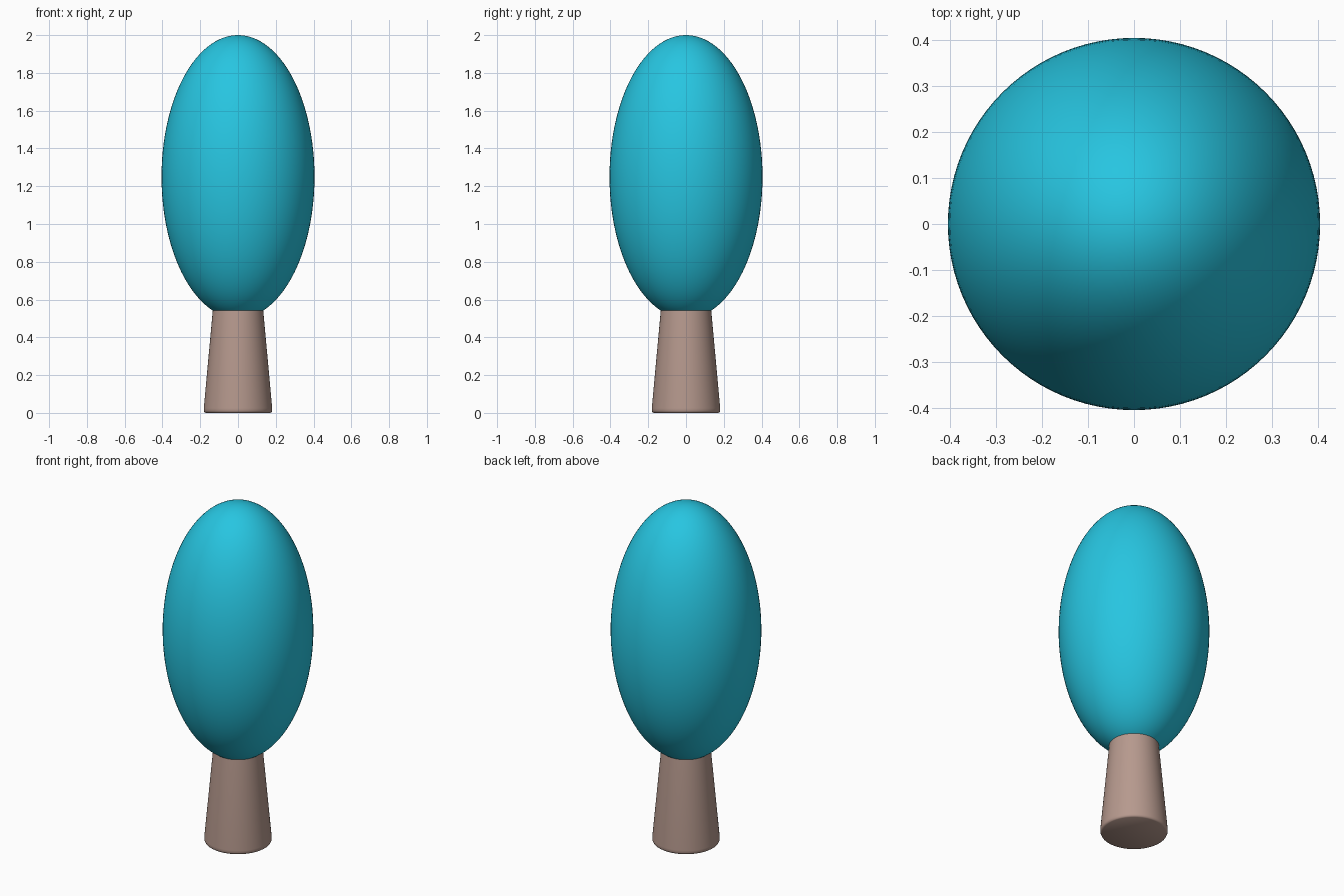
import bpy
import bmesh
from math import radians

cube = bpy.data.objects.get("Cube")
if cube:
    bpy.data.objects.remove(cube, do_unlink=True)


def make_material(name, rgb):
    mat = bpy.data.materials.new(name)
    mat.use_nodes = True
    colour = (*rgb, 1.0)
    mat.diffuse_color = colour
    mat.node_tree.nodes["Principled BSDF"].inputs["Base Color"].default_value = colour
    return mat


def finish(obj, name, mat):
    obj.name = name
    obj.data.materials.append(mat)
    bpy.ops.object.select_all(action="DESELECT")
    obj.select_set(True)
    bpy.context.view_layer.objects.active = obj
    bpy.ops.object.shade_smooth_by_angle(angle=radians(40))


teal = make_material("teal leaves", (0.02, 0.56, 0.75))
brown = make_material("dusty brown bark", (0.47, 0.32, 0.27))

# Crown: a tall egg-like ellipsoid
bpy.ops.mesh.primitive_uv_sphere_add(segments=96, ring_count=64, radius=1, location=(0, 0, 1.25))
crown = bpy.context.object
crown.scale = (0.405, 0.405, 0.75)
bpy.ops.object.transform_apply(location=False, rotation=False, scale=True)
finish(crown, "crown", teal)

# Trunk: a tapered column with a softened foot, its top buried in the crown
profile = [(0.172, 0), (0.178, 0.004), (0.181, 0.012), (0.181, 0.025), (0.132, 0.56)]
sides = 64
bm = bmesh.new()
rings = []
for radius, z in profile:
    ring = bmesh.ops.create_circle(bm, segments=sides, radius=radius)["verts"]
    for v in ring:
        v.co.z = z
    rings.append(ring)
for low, high in zip(rings, rings[1:]):
    for i in range(sides):
        j = (i + 1) % sides
        bm.faces.new((low[i], low[j], high[j], high[i]))
bm.faces.new(rings[0])
bm.faces.new(rings[-1])
bmesh.ops.recalc_face_normals(bm, faces=bm.faces)
mesh = bpy.data.meshes.new("trunk")
bm.to_mesh(mesh)
bm.free()
trunk = bpy.data.objects.new("trunk", mesh)
bpy.context.collection.objects.link(trunk)
finish(trunk, "trunk", brown)
